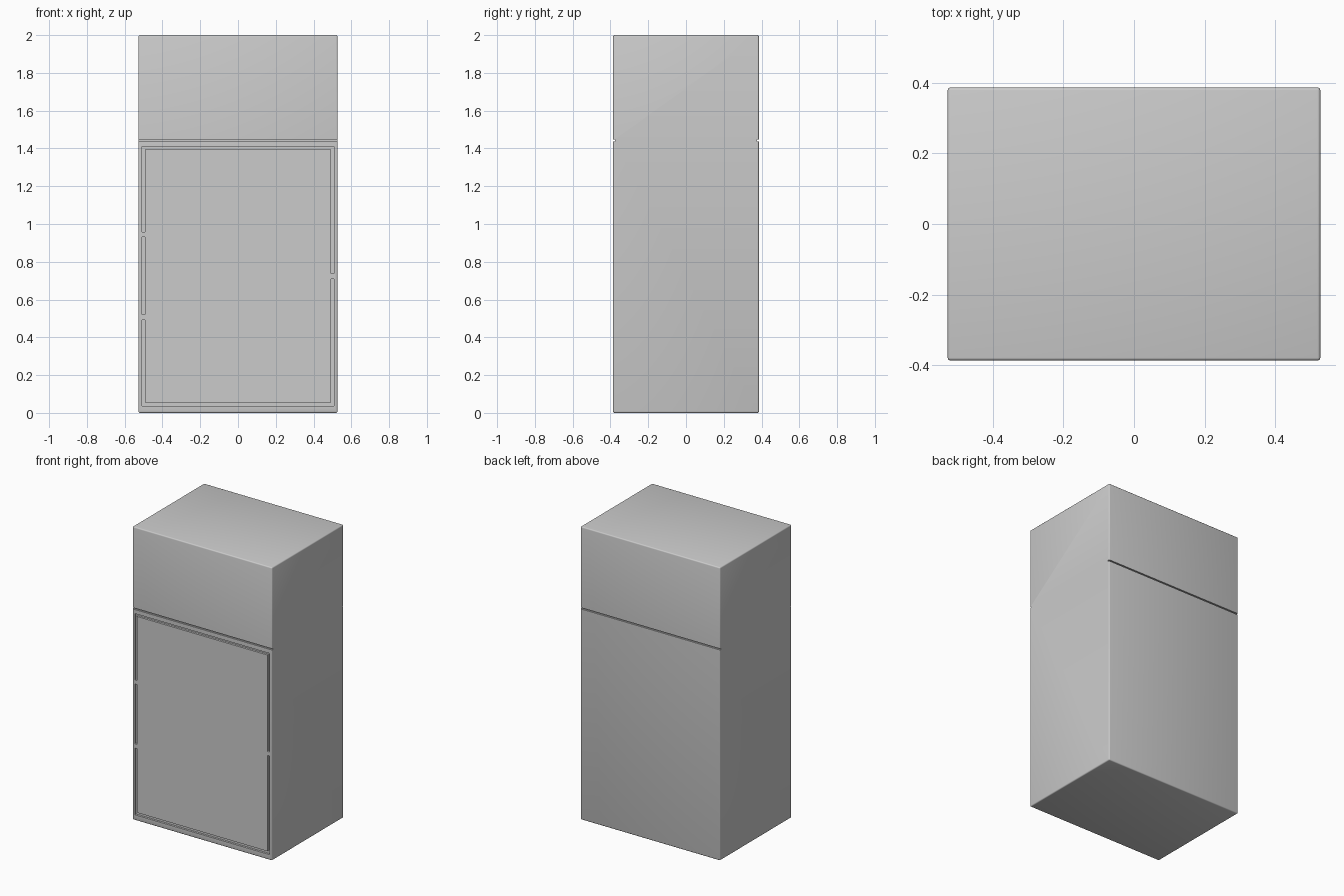
import bpy

if "Cube" in bpy.data.objects:
    bpy.data.objects.remove(bpy.data.objects["Cube"])

W, D, H = 1.054, 0.772, 2.0
FRONT = -D / 2


def box(name, x0, x1, y0, y1, z0, z1):
    bpy.ops.mesh.primitive_cube_add(size=1, location=((x0 + x1) / 2, (y0 + y1) / 2, (z0 + z1) / 2))
    ob = bpy.context.object
    ob.name = name
    ob.scale = (x1 - x0, y1 - y0, z1 - z0)
    bpy.ops.object.transform_apply(location=True, rotation=False, scale=True)
    return ob


def apply_mod(ob, mod):
    bpy.context.view_layer.objects.active = ob
    bpy.ops.object.modifier_apply(modifier=mod.name)


# main cabinet with softly rounded edges
body = box("cabinet_body", -W / 2, W / 2, -D / 2, D / 2, 0, H)
bevel = body.modifiers.new("Rounded edges", 'BEVEL')
bevel.width = 0.008
bevel.segments = 3
apply_mod(body, bevel)


def cut(x0, x1, y0, y1, z0, z1):
    cutter = box("groove_cutter", x0, x1, y0, y1, z0, z1)
    mod = body.modifiers.new("Cut", 'BOOLEAN')
    mod.operation = 'DIFFERENCE'
    mod.solver = 'EXACT'
    mod.object = cutter
    apply_mod(body, mod)
    bpy.data.objects.remove(cutter, do_unlink=True)


# seam between upper and lower sections, front and back
for s in (-1, 1):
    ys = sorted((s * (D / 2 - 0.010), s * (D / 2 + 0.02)))
    cut(-0.6, 0.6, *ys, 1.438, 1.447)

# door outline: two hinge bridges on the left, one latch bridge on the right
G0, G1 = FRONT - 0.02, FRONT + 0.014
XO, XI = 0.508, 0.493
ZB, ZT = 0.037, 1.41
for a, b in ((ZB, 0.492), (0.522, 0.93), (0.957, ZT)):
    cut(-XO, -XI, G0, G1, a, b)
for a, b in ((ZB, 0.71), (0.737, ZT)):
    cut(XI, XO, G0, G1, a, b)
for a, b in ((ZB, 0.056), (1.395, ZT)):
    cut(-XO + 0.001, XO - 0.001, G0, G1, a, b)

bpy.ops.object.select_all(action='DESELECT')
body.select_set(True)
bpy.context.view_layer.objects.active = body
bpy.ops.object.shade_smooth_by_angle()
